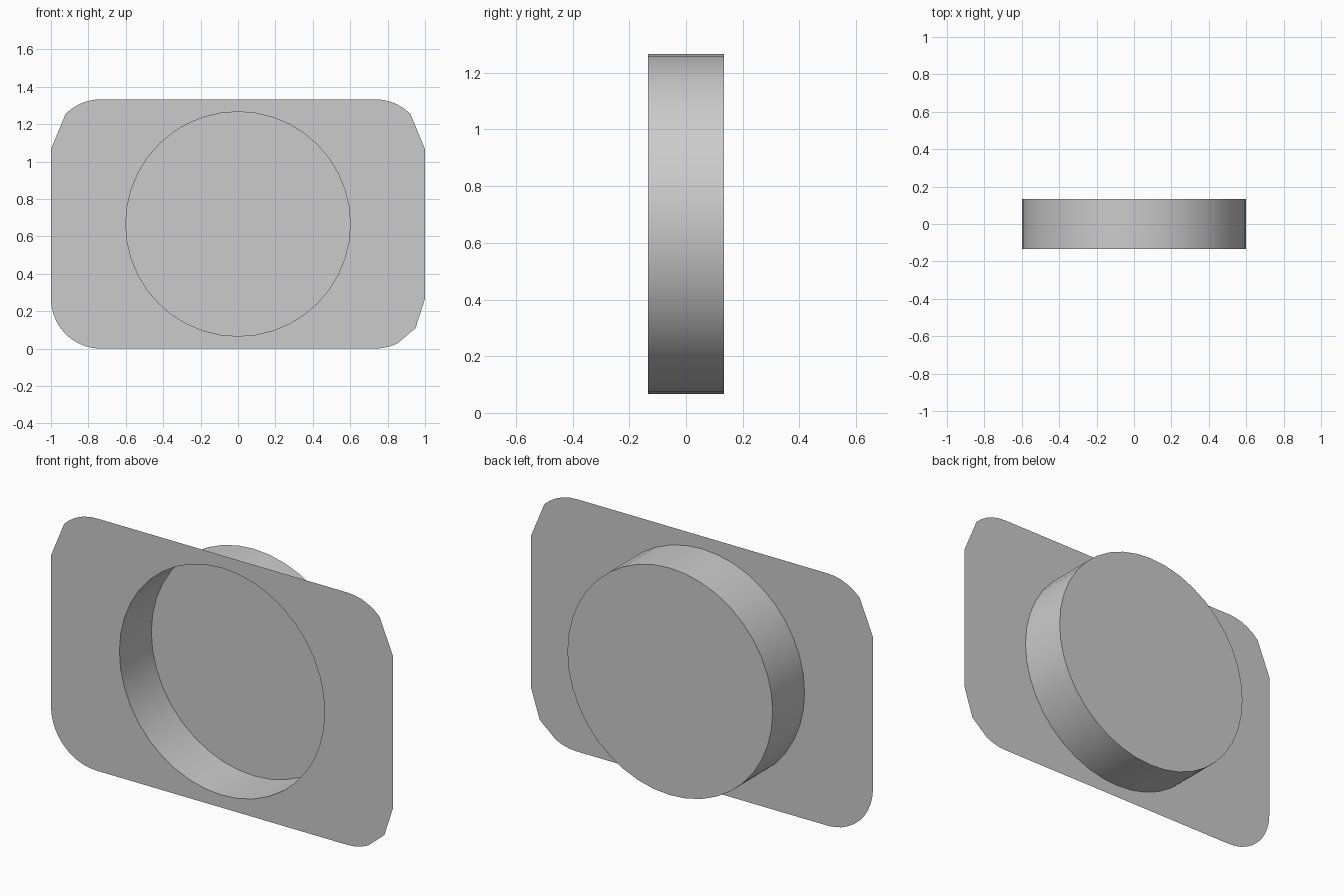
import bpy
import bmesh
from math import sin, cos, radians

if "Cube" in bpy.data.objects:
    bpy.data.objects.remove(bpy.data.objects["Cube"], do_unlink=True)

HALF_W, HEIGHT, CORNER = 1.0, 1.3333, 0.2667
RADIUS, FRONT, BACK = 0.6, -0.1333, 0.1333
MID = HEIGHT / 2
STEP = 9

grey = bpy.data.materials.new("light grey")
grey.use_nodes = True
colour = (0.6, 0.6, 0.6, 1)
grey.diffuse_color = colour
grey.node_tree.nodes["Principled BSDF"].inputs["Base Color"].default_value = colour


def ring(bm, points, y):
    return [bm.verts.new((x, y, z)) for x, z in points]


def edge_loop(bm, verts):
    return [bm.edges.new((v, verts[(i + 1) % len(verts)])) for i, v in enumerate(verts)]


def finish(bm, name):
    mesh = bpy.data.meshes.new(name)
    bm.to_mesh(mesh)
    bm.free()
    mesh.materials.append(grey)
    obj = bpy.data.objects.new(name, mesh)
    bpy.context.collection.objects.link(obj)
    return obj


def arc(cx, cz, radius, angles):
    return [(cx + radius * cos(radians(a)), cz + radius * sin(radians(a))) for a in angles]


circle = arc(0, MID, RADIUS, range(0, 360, STEP))

# Plate outline: one full round corner, three partly clipped ones
cx, low, high = HALF_W - CORNER, CORNER, HEIGHT - CORNER
outline = (
    arc(cx, high, CORNER, [0, *range(45, 91, STEP)])
    + arc(-cx, high, CORNER, [*range(90, 136, STEP), 180])
    + arc(-cx, low, CORNER, range(180, 271, STEP))
    + arc(cx, low, CORNER, [270, 279, 288, 297, 324, 360])
)

# Thin front plate with a round opening
bm = bmesh.new()
edges = edge_loop(bm, ring(bm, outline, FRONT)) + edge_loop(bm, ring(bm, circle, FRONT))
bmesh.ops.triangle_fill(bm, use_beauty=True, use_dissolve=False, edges=edges, normal=(0, -1, 0))
for face in bm.faces:
    face.normal_update()
    if face.normal.y > 0:
        face.normal_flip()
finish(bm, "front_plate")

# Round recess: wall and flat floor, open to the front
bm = bmesh.new()
rim, base = ring(bm, circle, FRONT), ring(bm, circle, BACK)
for i in range(len(rim)):
    j = (i + 1) % len(rim)
    bm.faces.new((rim[i], rim[j], base[j], base[i]))
bm.faces.new(base)
bmesh.ops.recalc_face_normals(bm, faces=bm.faces)
floor = max(bm.faces, key=lambda f: f.calc_center_median().y)
if floor.normal.y > 0:
    bmesh.ops.reverse_faces(bm, faces=bm.faces)
recess = finish(bm, "round_recess")

bpy.ops.object.select_all(action="DESELECT")
recess.select_set(True)
bpy.context.view_layer.objects.active = recess
bpy.ops.object.shade_smooth_by_angle(angle=radians(30))
